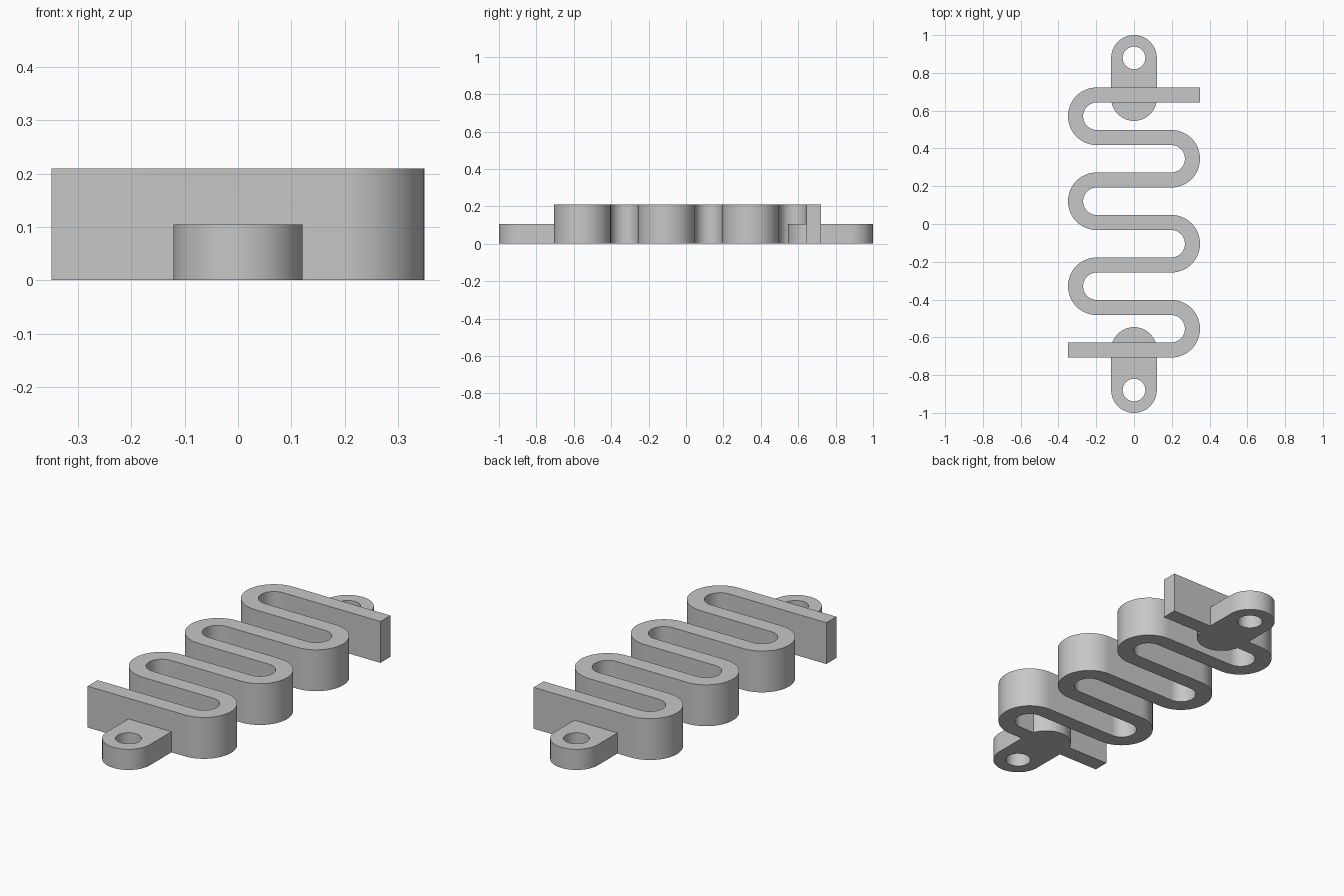
import bpy, bmesh
from math import sin, cos, pi, radians
from mathutils import Vector

if "Cube" in bpy.data.objects:
    bpy.data.objects.remove(bpy.data.objects["Cube"])

SPRING_H, TAB_H = 0.21, 0.105
HALF_W = 0.04            # half the strip thickness
PITCH = 0.225            # distance between neighbouring runs
BEND_X, END_X = 0.197, 0.35
MID_Y = 0.008
TAB_R, HOLE_R = 0.121, 0.06
SEGMENTS = 32            # per half circle

gray = bpy.data.materials.new("plain_gray")
gray.use_nodes = True
color = (0.57, 0.57, 0.57, 1)
gray.diffuse_color = color
gray.node_tree.nodes["Principled BSDF"].inputs["Base Color"].default_value = color


def arc(cx, cy, r, start, end, n=SEGMENTS):
    """Points along a circular arc, both ends included."""
    angles = [start + (end - start) * i / n for i in range(n + 1)]
    return [Vector((cx + r * cos(a), cy + r * sin(a), 0)) for a in angles]


def extrude_up(name, polygons, height):
    """Raise flat polygons sharing edges into one closed solid."""
    bm = bmesh.new()
    for polygon in polygons:
        bm.faces.new([bm.verts.new(p) for p in polygon])
    bmesh.ops.remove_doubles(bm, verts=bm.verts, dist=1e-5)
    raised = bmesh.ops.extrude_face_region(bm, geom=bm.faces[:], use_keep_orig=True)
    top = [v for v in raised["geom"] if isinstance(v, bmesh.types.BMVert)]
    bmesh.ops.translate(bm, verts=top, vec=(0, 0, height))
    bmesh.ops.recalc_face_normals(bm, faces=bm.faces)
    mesh = bpy.data.meshes.new(name)
    bm.to_mesh(mesh)
    bm.free()
    mesh.materials.append(gray)
    obj = bpy.data.objects.new(name, mesh)
    bpy.context.collection.objects.link(obj)
    return obj


def combine(target, tool, operation):
    """Apply a boolean and remove the tool solid."""
    mod = target.modifiers.new(operation.lower(), "BOOLEAN")
    mod.operation, mod.object, mod.solver = operation, tool, "EXACT"
    bpy.context.view_layer.objects.active = target
    bpy.ops.object.modifier_apply(modifier=mod.name)
    bpy.data.objects.remove(tool)


# Serpentine strip: seven straight runs joined by six half-round bends
top_y = MID_Y + 3 * PITCH
left_side = [Vector((END_X, top_y - HALF_W, 0))]
right_side = [Vector((END_X, top_y + HALF_W, 0))]
for bend in range(6):
    y = top_y - PITCH * (bend + 0.5)
    side = -1 if bend % 2 == 0 else 1
    inner = arc(side * BEND_X, y, PITCH / 2 - HALF_W, pi / 2, pi / 2 - side * pi)
    outer = arc(side * BEND_X, y, PITCH / 2 + HALF_W, pi / 2, pi / 2 - side * pi)
    left_side += inner if side < 0 else outer
    right_side += outer if side < 0 else inner
end_y = top_y - 6 * PITCH
left_side.append(Vector((-END_X, end_y - HALF_W, 0)))
right_side.append(Vector((-END_X, end_y + HALF_W, 0)))
strip = [(left_side[i], left_side[i + 1], right_side[i + 1], right_side[i])
         for i in range(len(left_side) - 1)]
spring = extrude_up("serpentine_spring", strip, SPRING_H)

# Round-ended mounting tabs with a bolt hole, merged into each end run
for name, s in (("back_tab", 1), ("front_tab", -1)):
    outline = (arc(0, s * (1 - TAB_R), TAB_R, 0, s * pi)
               + arc(0, s * 0.667, TAB_R, s * pi, s * 2 * pi))
    tab = extrude_up(name, [outline], TAB_H)
    bpy.ops.mesh.primitive_cylinder_add(vertices=48, radius=HOLE_R, depth=1,
                                        location=(0, s * (1 - TAB_R), 0))
    cutter = bpy.context.object
    cutter.name, cutter.hide_render = "bolt_hole_cutter", True
    combine(tab, cutter, "DIFFERENCE")
    combine(spring, tab, "UNION")

# One material slot, smooth bends and crisp rims
spring.data.materials.clear()
spring.data.materials.append(gray)
bpy.ops.object.select_all(action="DESELECT")
spring.select_set(True)
bpy.context.view_layer.objects.active = spring
bpy.ops.object.shade_smooth_by_angle(angle=radians(30))
